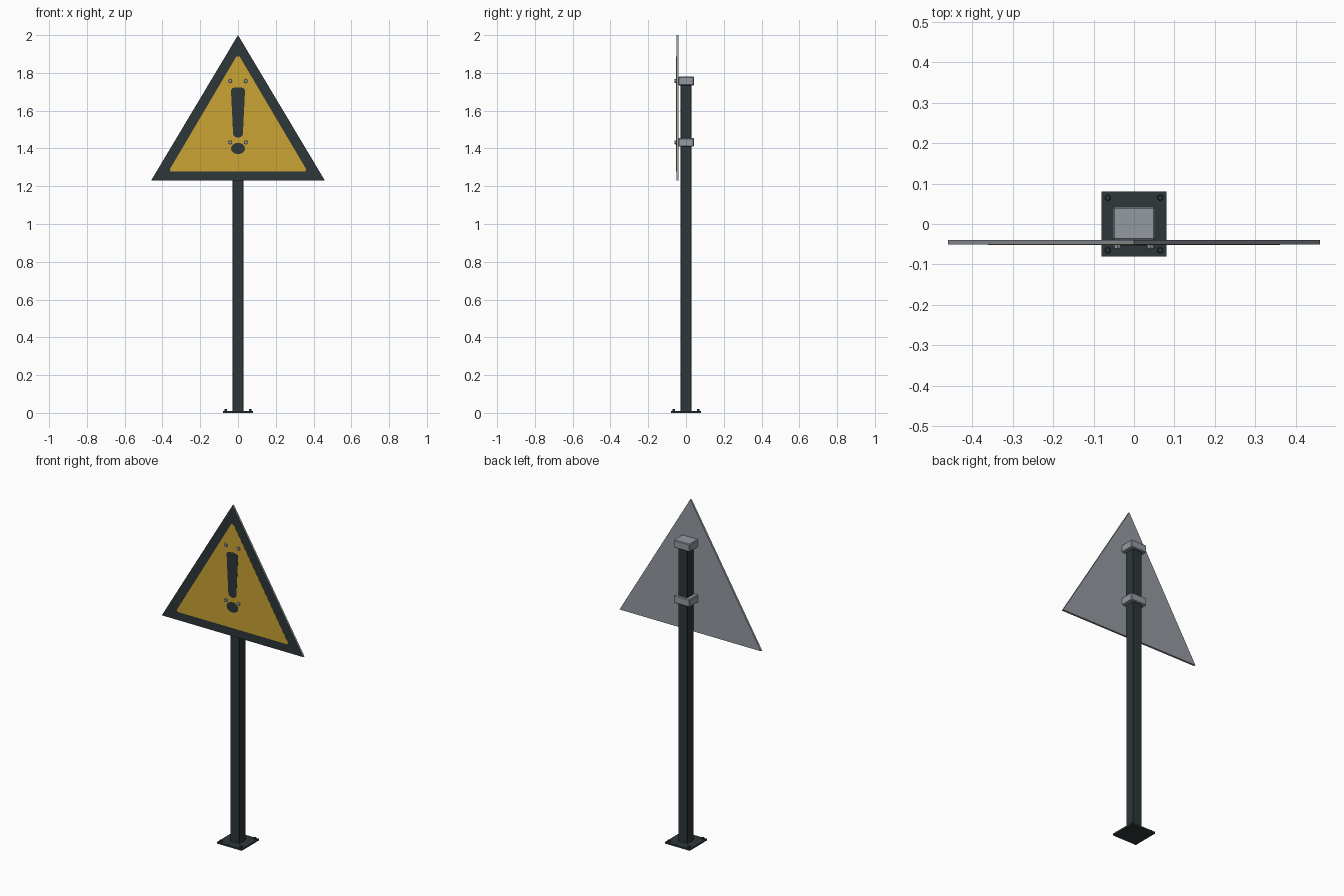
import bpy, bmesh, math
from mathutils import Matrix

if "Cube" in bpy.data.objects:
    bpy.data.objects.remove(bpy.data.objects["Cube"])


def material(name, srgb):
    m = bpy.data.materials.new(name)
    lin = [((c / 255 + 0.055) / 1.055) ** 2.4 for c in srgb]
    m.diffuse_color = (*lin, 1)
    m.use_nodes = True
    m.node_tree.nodes["Principled BSDF"].inputs["Base Color"].default_value = m.diffuse_color
    return m


DARK = material("dark paint", (45, 55, 56))
YELLOW = material("warning yellow", (202, 163, 52))
GREY = material("bare metal", (148, 154, 162))


def finish(bm, name, *mats):
    bmesh.ops.recalc_face_normals(bm, faces=bm.faces)
    me = bpy.data.meshes.new(name)
    bm.to_mesh(me)
    bm.free()
    for m in mats:
        me.materials.append(m)
    ob = bpy.data.objects.new(name, me)
    bpy.context.collection.objects.link(ob)
    return ob


def box(name, lo, hi, mat, bevel=0):
    bm = bmesh.new()
    size = [b - a for a, b in zip(lo, hi)]
    mid = [(a + b) / 2 for a, b in zip(lo, hi)]
    bmesh.ops.create_cube(bm, size=1, matrix=Matrix.Translation(mid) @ Matrix.Diagonal((*size, 1)))
    if bevel:
        bmesh.ops.bevel(bm, geom=bm.edges[:], offset=bevel, segments=1, affect='EDGES')
    return finish(bm, name, mat)


def plate(name, outline, front, back, *mats):
    """Extrude an (x, z) outline along y; the front face takes the last material."""
    bm = bmesh.new()
    face = bm.faces.new([bm.verts.new((x, front, z)) for x, z in outline])
    ext = bmesh.ops.extrude_face_region(bm, geom=[face], use_keep_orig=True)
    for v in ext["geom"]:
        if isinstance(v, bmesh.types.BMVert):
            v.co.y = back
    face.material_index = len(mats) - 1
    return finish(bm, name, *mats)


def bolt(name, pos, radius, depth, mat, sides, toward_front=False):
    bm = bmesh.new()
    rot = Matrix.Rotation(math.pi / 2, 4, 'X') if toward_front else Matrix()
    bmesh.ops.create_cone(bm, cap_ends=True, segments=sides, radius1=radius, radius2=radius * 0.85,
                          depth=depth, matrix=Matrix.Translation(pos) @ rot)
    return finish(bm, name, mat)


def arc(cx, cz, rx, rz, a0, a1, n):
    return [(cx + rx * math.cos(math.radians(a0 + (a1 - a0) * i / n)),
             cz + rz * math.sin(math.radians(a0 + (a1 - a0) * i / n))) for i in range(n + 1)]


# post and foot
box("post", (-0.03, -0.03, 0.005), (0.03, 0.03, 1.77), DARK, 0.003)
box("base_plate", (-0.08, -0.08, 0), (0.08, 0.08, 0.01), DARK)
for x in (-0.065, 0.065):
    for y in (-0.065, 0.065):
        bolt("base_bolt", (x, y, 0.014), 0.008, 0.012, DARK, 6)

# triangular sign: metal plate with dark painted front
plate("sign_plate", [(-0.46, 1.23), (0.46, 1.23), (0, 2.0)], -0.051, -0.039, GREY, DARK)

# yellow field with slightly blunted corners
plate("yellow_field", [(-0.357, 1.278), (0.357, 1.278), (0.361, 1.29), (0.008, 1.888),
                       (-0.008, 1.888), (-0.361, 1.29)], -0.052, -0.0505, YELLOW)

# exclamation mark: tapered bar and dot
bar = arc(0.018, 1.702, 0.019, 0.02, 0, 90, 4) + arc(-0.018, 1.702, 0.019, 0.02, 90, 180, 4)
bar += arc(0, 1.478, 0.026, 0.021, 180, 360, 8)
plate("mark_bar", bar, -0.053, -0.0515, DARK)
plate("mark_dot", arc(0, 1.4, 0.037, 0.03, 0, 337.5, 15), -0.053, -0.0515, DARK)

# clamps behind the sign and their screws through the front
for z in (1.757, 1.432):
    box("clamp", (-0.052, -0.04, z - 0.023), (0.052, 0.042, z + 0.023), GREY, 0.004)
    for x in (-0.041, 0.041):
        bolt("clamp_screw", (x, -0.055, z), 0.011, 0.01, GREY, 8, True)
